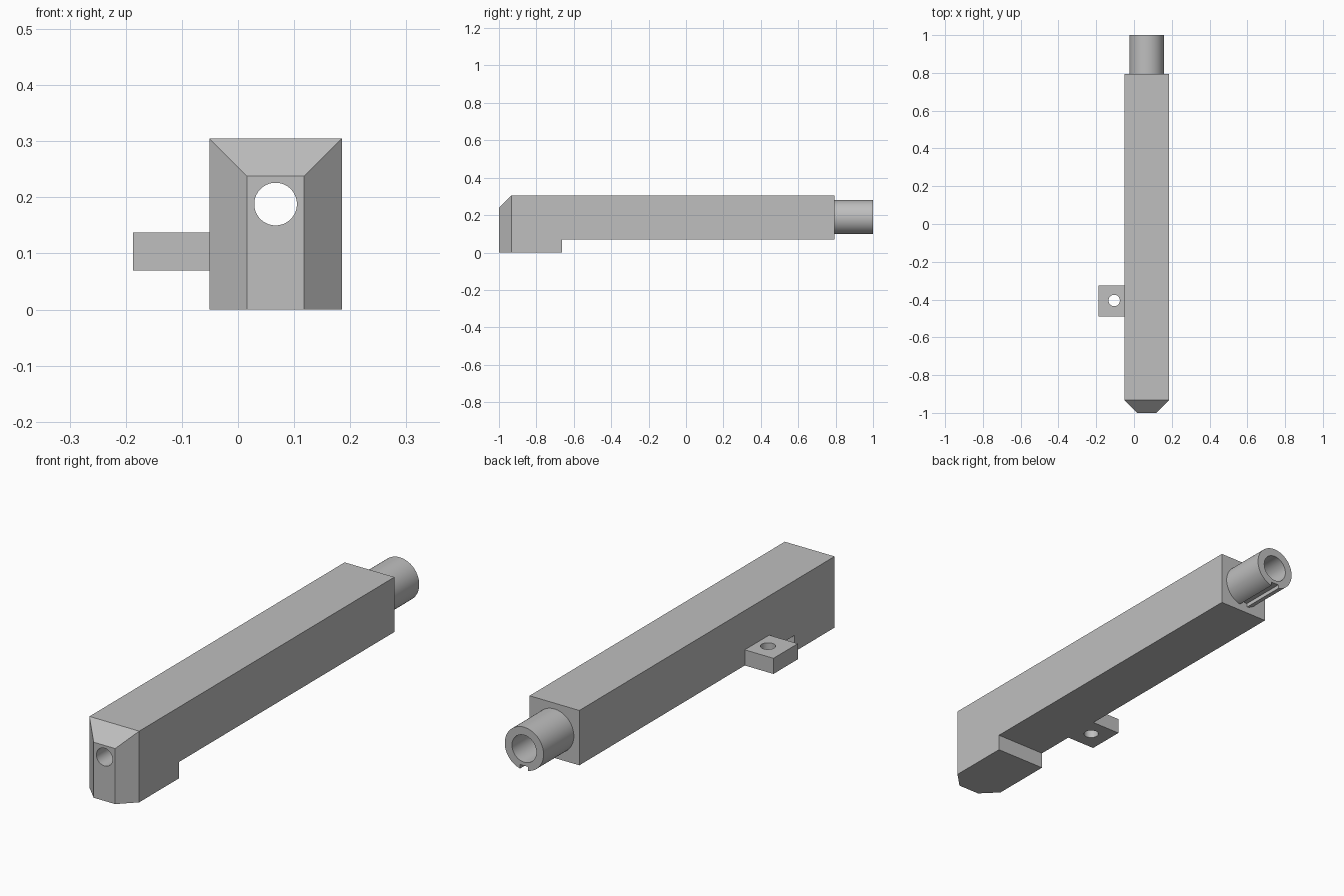
import bpy, bmesh, math
from mathutils import Vector, Matrix

cube = bpy.data.objects.get("Cube")
if cube:
    bpy.data.objects.remove(cube, do_unlink=True)

grey = bpy.data.materials.new("plain grey")
grey.use_nodes = True
grey.diffuse_color = (0.52, 0.52, 0.52, 1)
grey.node_tree.nodes["Principled BSDF"].inputs["Base Color"].default_value = grey.diffuse_color

LEFT, RIGHT, TOP = 0.185, -0.051, 0.305
FRONT, BODY_BACK, BACK = -1.0, 0.795, 1.0
AXIS_X, AXIS_Z = 0.067, 0.188
CHAMFER = 0.067


def add_object(name, bm):
    bmesh.ops.recalc_face_normals(bm, faces=bm.faces)
    mesh = bpy.data.meshes.new(name)
    bm.to_mesh(mesh)
    bm.free()
    mesh.materials.append(grey)
    ob = bpy.data.objects.new(name, mesh)
    bpy.context.collection.objects.link(ob)
    return ob


def box(name, low, high):
    low, high = Vector(low), Vector(high)
    bm = bmesh.new()
    place = Matrix.Translation((low + high) / 2) @ Matrix.Diagonal((high - low).to_4d())
    bmesh.ops.create_cube(bm, size=1, matrix=place)
    return add_object(name, bm)


def cylinder(name, start, end, radius):
    start, end = Vector(start), Vector(end)
    axis = end - start
    turn = axis.to_track_quat("Z", "Y").to_matrix().to_4x4()
    bm = bmesh.new()
    bmesh.ops.create_cone(bm, cap_ends=True, segments=64, radius1=radius, radius2=radius,
                          depth=axis.length, matrix=Matrix.Translation((start + end) / 2) @ turn)
    return add_object(name, bm)


def bore(name, y0, y1, radius):
    return cylinder(name, (AXIS_X, y0, AXIS_Z), (AXIS_X, y1, AXIS_Z), radius)


def cut(ob, cutters):
    bpy.ops.object.select_all(action="DESELECT")
    bpy.context.view_layer.objects.active = ob
    ob.select_set(True)
    for cutter in cutters:
        mod = ob.modifiers.new("cut", "BOOLEAN")
        mod.operation, mod.solver, mod.object = "DIFFERENCE", "EXACT", cutter
        bpy.ops.object.modifier_apply(modifier=mod.name)
    bpy.ops.object.shade_smooth_by_angle(angle=math.radians(30))


# Long square body with a deeper foot at the front
profile = [(FRONT, 0), (-0.662, 0), (-0.662, 0.07), (BODY_BACK, 0.07),
           (BODY_BACK, TOP), (FRONT, TOP)]
bm = bmesh.new()
side = bm.faces.new([bm.verts.new((RIGHT, y, z)) for y, z in profile])
new = bmesh.ops.extrude_face_region(bm, geom=[side])["geom"]
bmesh.ops.translate(bm, vec=(LEFT - RIGHT, 0, 0),
                    verts=[v for v in new if isinstance(v, bmesh.types.BMVert)])
bmesh.ops.recalc_face_normals(bm, faces=bm.faces)

# Nose chamfers on the top and both sides
corner_y = FRONT + CHAMFER
for point, normal in (((0, corner_y, TOP), (0, -1, 1)),
                      ((LEFT, corner_y, 0), (1, -1, 0)),
                      ((RIGHT, corner_y, 0), (-1, -1, 0))):
    bmesh.ops.bisect_plane(bm, geom=bm.verts[:] + bm.edges[:] + bm.faces[:],
                           plane_co=point, plane_no=normal, clear_outer=True)
    bmesh.ops.holes_fill(bm, edges=[e for e in bm.edges if e.is_boundary], sides=0)
body = add_object("body", bm)

# Rear tube and side lug
tube = bore("rear_tube", BODY_BACK, BACK, 0.092)
lug = box("side_lug", (-0.187, -0.49, 0.07), (RIGHT, -0.325, 0.137))

# Bores, keyway and lug hole
nose_bore = bore("nose_bore", -1.1, 1.1, 0.038)
wide_bore = bore("wide_bore", -0.66, 1.1, 0.058)
keyway = box("keyway", (AXIS_X - 0.019, BODY_BACK - 0.1, 0.05), (AXIS_X + 0.019, 1.1, 0.115))
lug_hole = cylinder("lug_hole", (-0.105, -0.405, 0), (-0.105, -0.405, 0.2), 0.03)

cut(body, [nose_bore, wide_bore])
cut(tube, [wide_bore, keyway])
cut(lug, [lug_hole])
for helper in (nose_bore, wide_bore, keyway, lug_hole):
    bpy.data.objects.remove(helper, do_unlink=True)
